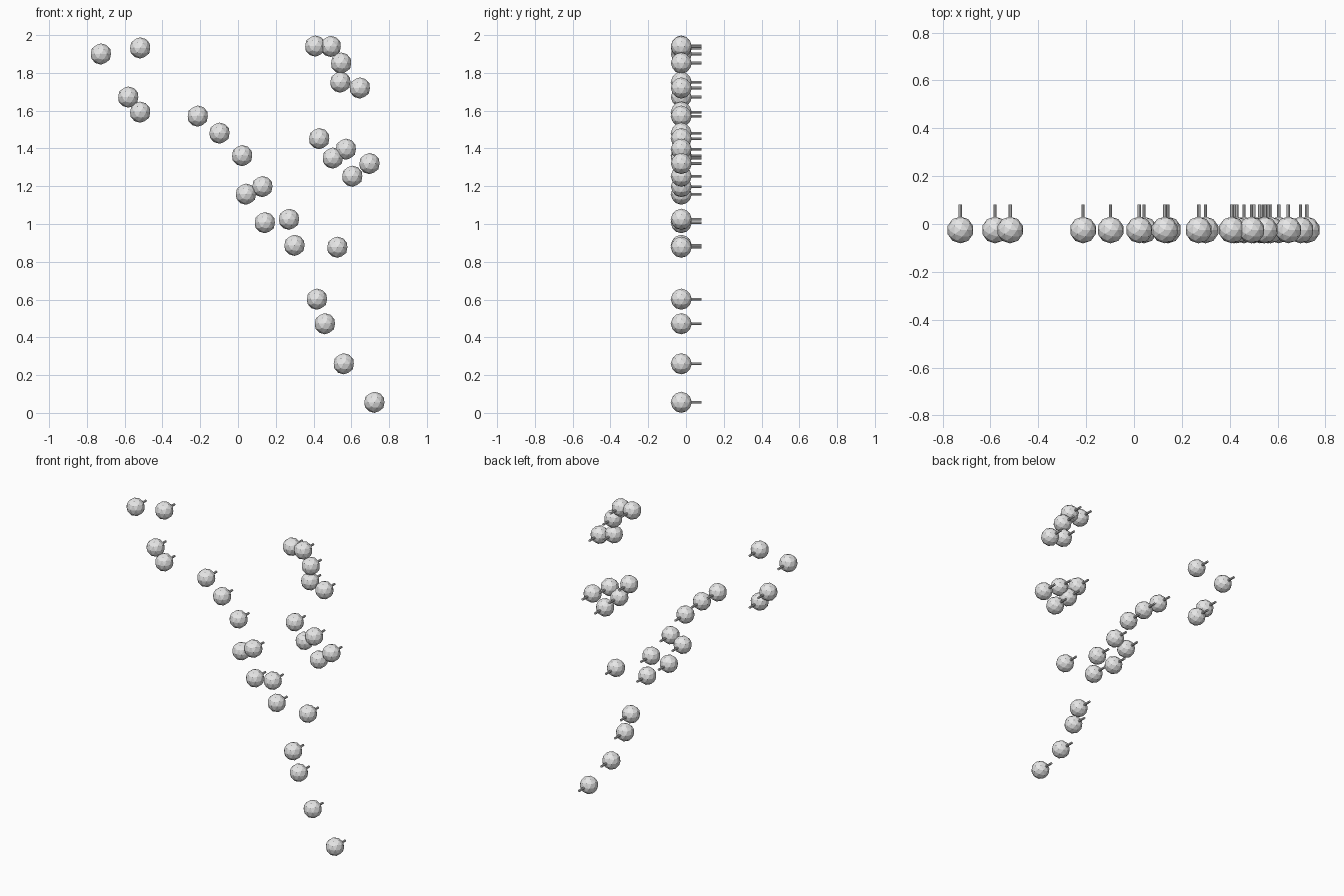
import bpy, bmesh, math
from mathutils import Matrix

if "Cube" in bpy.data.objects:
    bpy.data.objects.remove(bpy.data.objects["Cube"])

R = 0.056            # ball radius
BALL_Y = -0.025      # ball centre depth
PIN_END = 0.081      # tip of the pin behind the ball

# (x, z) centres of the round-headed pins
PINS = [
    (-0.726, 1.90), (-0.518, 1.932), (-0.581, 1.672), (-0.518, 1.592),
    (-0.213, 1.571), (-0.098, 1.481), (0.022, 1.362), (0.129, 1.198),
    (0.042, 1.158), (0.142, 1.007), (0.270, 1.025), (0.299, 0.887),
    (0.526, 0.877), (0.418, 0.602), (0.460, 0.472), (0.560, 0.26),
    (0.722, 0.056), (0.409, 1.942), (0.491, 1.940), (0.546, 1.852),
    (0.542, 1.751), (0.645, 1.720), (0.430, 1.452), (0.502, 1.349),
    (0.571, 1.396), (0.605, 1.253), (0.696, 1.320),
]

grey = bpy.data.materials.new("light grey")
grey.diffuse_color = (0.8, 0.8, 0.8, 1)
grey.use_nodes = True
grey.node_tree.nodes["Principled BSDF"].inputs["Base Color"].default_value = grey.diffuse_color


def mesh_from(bm, name):
    me = bpy.data.meshes.new(name)
    bm.to_mesh(me)
    bm.free()
    me.materials.append(grey)
    return me


# faceted ball head
bm = bmesh.new()
bmesh.ops.create_icosphere(bm, subdivisions=2, radius=R)
ball = mesh_from(bm, "ball_head")

# thin straight pin pointing backwards (+y)
bm = bmesh.new()
length = PIN_END - BALL_Y
bmesh.ops.create_cone(bm, cap_ends=True, segments=8, radius1=0.007, radius2=0.007,
                      depth=length,
                      matrix=Matrix.Translation((0, length / 2, 0))
                      @ Matrix.Rotation(math.pi / 2, 4, 'X'))
shaft = mesh_from(bm, "pin_shaft")

# place every pin
for i, (x, z) in enumerate(PINS, 1):
    for part, me in (("ball_head", ball), ("pin_shaft", shaft)):
        ob = bpy.data.objects.new(f"{part}_{i}", me)
        ob.location = (x, BALL_Y, z)
        bpy.context.collection.objects.link(ob)
